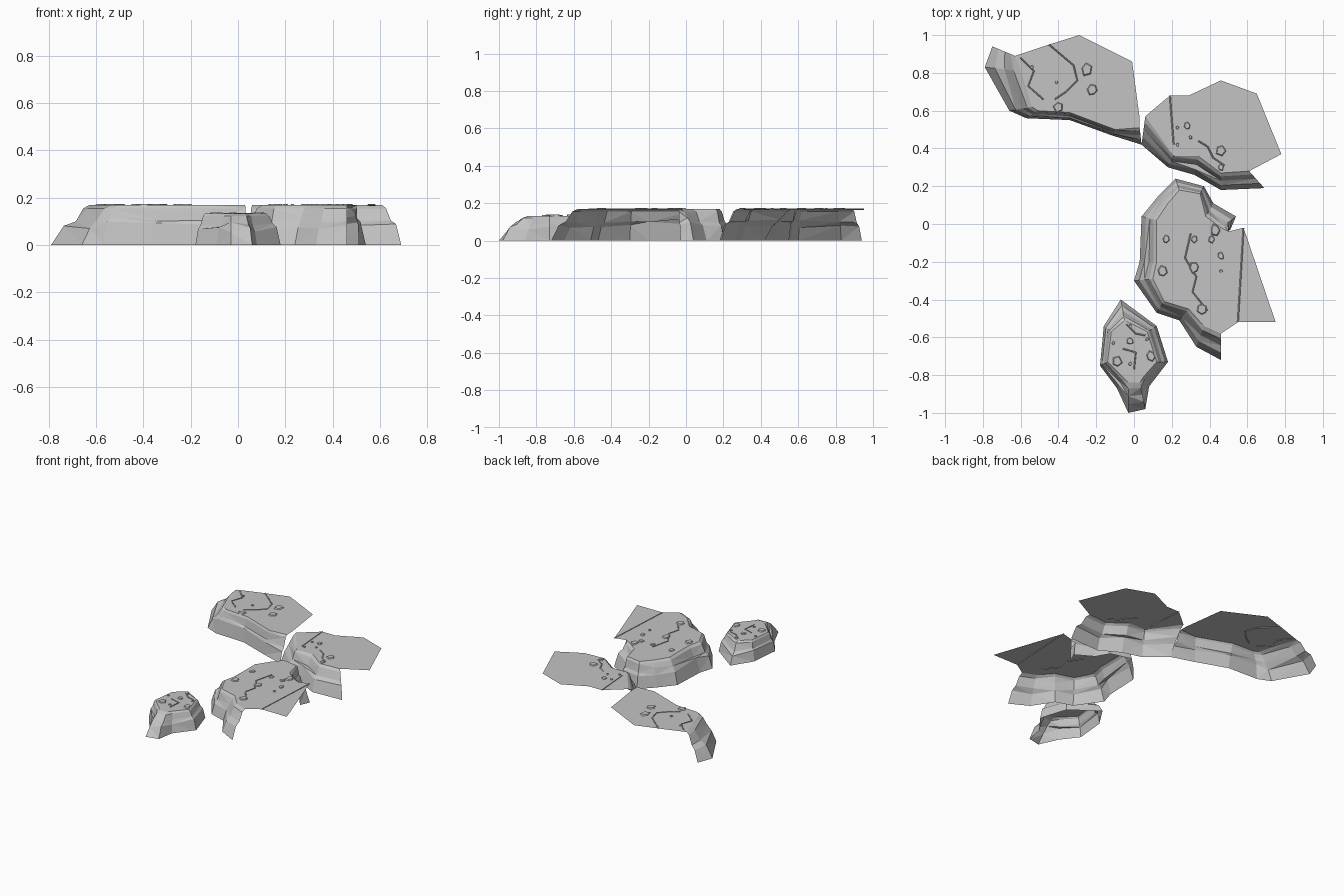
import bpy
import bmesh
import math
import random
from mathutils import Vector

random.seed(4)

default_cube = bpy.data.objects.get("Cube")
if default_cube:
    bpy.data.objects.remove(default_cube)

# One plain stone colour for everything
STONE = (0.55, 0.55, 0.55, 1.0)
stone = bpy.data.materials.new("grey_stone")
stone.use_nodes = True
stone.diffuse_color = STONE
shader = next(n for n in stone.node_tree.nodes if n.type == "BSDF_PRINCIPLED")
shader.inputs["Base Color"].default_value = STONE

UNIT = 0.01  # plan positions below are in hundredths

# Cliff side profile: share of the way from foot to rim, share of the height
PROFILE = [(0, 0), (0.28, 0.5), (0.55, 0.66), (0.8, 0.92), (1, 1)]


def add_mesh(name, bm):
    mesh = bpy.data.meshes.new(name)
    bm.to_mesh(mesh)
    bm.free()
    mesh.materials.append(stone)
    obj = bpy.data.objects.new(name, mesh)
    bpy.context.collection.objects.link(obj)
    return obj


def build_cliff(name, columns, plateau, height, closed=False):
    """Stepped cliff wall from foot/rim pairs, capped by a thin flat plateau."""
    bm = bmesh.new()
    rings = []
    for foot_x, foot_y, rim_x, rim_y in columns:
        foot, rim = Vector((foot_x, foot_y)), Vector((rim_x, rim_y))
        column = []
        for share, rise in PROFILE:
            inner = 0 < rise < 0.9
            p = foot.lerp(rim, share) * UNIT
            z = height * (rise + (random.uniform(-0.1, 0.1) if inner else 0))
            column.append(bm.verts.new((p.x, p.y, z)))
        rings.append(column)
    pairs = list(zip(rings, rings[1:]))
    if closed:
        pairs.append((rings[-1], rings[0]))
    for a, b in pairs:
        for k in range(len(PROFILE) - 1):
            bm.faces.new((b[k + 1], a[k + 1], a[k], b[k]))
    extra = [bm.verts.new((x * UNIT, y * UNIT, height)) for x, y in plateau]
    cap = bm.faces.new([column[-1] for column in rings] + extra)
    cap.normal_update()
    if cap.normal.z < 0:
        bmesh.ops.reverse_faces(bm, faces=bm.faces[:])
    # Break the rough side quads into facets
    sides = [f for f in bm.faces if f is not cap]
    bmesh.ops.triangulate(bm, faces=sides + [cap])
    return add_mesh(name, bm)


def build_stones(name, spots, height):
    """Low, flat, irregular stones lying on a plateau."""
    bm = bmesh.new()
    for x, y, radius in spots:
        sides = random.choice((5, 6))
        turn = random.uniform(0, math.pi)
        lower, upper = [], []
        for i in range(sides):
            angle = turn + math.tau * i / sides
            reach = radius * random.uniform(0.8, 1.2)
            for ring, size, lift in ((lower, 1, 0), (upper, 0.8, 0.006)):
                px = x + math.cos(angle) * reach * size * 0.85
                py = y + math.sin(angle) * reach * size
                ring.append(bm.verts.new((px * UNIT, py * UNIT, height + lift)))
        bm.faces.new(upper)
        for i in range(sides):
            j = (i + 1) % sides
            bm.faces.new((lower[i], lower[j], upper[j], upper[i]))
    return add_mesh(name, bm)


def build_seams(name, paths, height):
    """Narrow raised rock seams running over a plateau."""
    curve = bpy.data.curves.new(name, "CURVE")
    curve.dimensions = "3D"
    curve.bevel_depth = 0.004
    curve.bevel_resolution = 0
    for path in paths:
        spline = curve.splines.new("POLY")
        spline.points.add(len(path) - 1)
        for point, (x, y) in zip(spline.points, path):
            point.co = (x * UNIT, y * UNIT, height, 1)
    curve.materials.append(stone)
    obj = bpy.data.objects.new(name, curve)
    bpy.context.collection.objects.link(obj)
    return obj


# Back right cliff: open at the rear
TALL = 0.168
build_cliff(
    "back_right_cliff",
    [(-75, 94, -63, 89), (-79, 83, -60, 81), (-66, 60, -54, 62),
     (-57, 56, -51, 60), (-34, 55, -34, 59), (-12, 47, -10, 50),
     (4, 42, 3, 51)],
    [(3, 56), (-1, 86), (-29, 100), (-45, 95)], TALL)
build_stones(
    "back_right_stones",
    [(-25, 82, 4), (-22, 71, 3), (-40, 62, 3), (-54, 83, 1), (-41, 75, 1)], TALL)
build_seams(
    "back_right_seams",
    [[(-45, 95), (-32, 84), (-30, 76), (-36, 70), (-42, 66)],
     [(-60, 88), (-53, 81), (-56, 73), (-48, 66)]], TALL)

# Back left cliff: continues the same wall
build_cliff(
    "back_left_cliff",
    [(4, 42, 6, 57), (18, 30, 21, 36), (32, 26, 34, 36),
     (46, 18, 46, 27), (69, 19, 61, 28)],
    [(78, 37), (65, 69), (46, 76), (29, 68), (19, 68)], TALL)
build_stones(
    "back_left_stones",
    [(28, 52, 2), (23, 51, 1), (30, 46, 1), (46, 39, 3), (46, 30, 2), (23, 42, 1)],
    TALL)
build_seams(
    "back_left_seams",
    [[(19, 68), (21, 42)], [(34, 44), (39, 41), (42, 35), (48, 31)]], TALL)

# Middle cliff: wall wraps the right and rear, plateau overhangs on the left
build_cliff(
    "middle_cliff",
    [(46, -72, 46, -58), (33, -65, 37, -54), (24, -51, 29, -45),
     (12, -47, 16, -41), (0, -30, 10, -29), (3, -20, 12, -20),
     (4, 4, 12, 2), (13, 15, 18, 11), (22, 24, 24, 18),
     (37, 20, 35, 16), (42, 11, 38, 4), (54, 4, 46, -2), (51, -3, 50, -4)],
    [(58, -2), (75, -52), (55, -52)], TALL)
build_stones(
    "middle_stones",
    [(15, -25, 3), (17, -8, 2), (32, -23, 3), (36, -45, 3), (43, -3, 3),
     (41, -8, 2), (46, -17, 2), (46, -25, 1), (32, -8, 2)], TALL)
build_seams(
    "middle_seams",
    [[(58, -2), (55, -52)], [(30, -5), (27, -18), (33, -28), (31, -36), (39, -46)]],
    TALL)

# Small front rock: closed all round, open underneath
LOW = 0.132
build_cliff(
    "front_rock",
    [(-7, -40, -5, -51), (12, -54, 7, -57), (18, -73, 12, -73),
     (8, -86, 5, -81), (6, -98, 3, -84), (-3, -100, -3, -84),
     (-9, -87, -6, -81), (-18, -75, -14, -73), (-16, -54, -12, -57)],
    [], LOW, closed=True)
build_stones(
    "front_stones",
    [(-9, -73, 3), (-2, -62, 2), (9, -70, 3), (7, -61, 1), (-11, -63, 1),
     (-2, -54, 1), (-2, -74, 1)], LOW)
build_seams(
    "front_seams",
    [[(-4, -53), (1, -58), (6, -59)], [(-6, -66), (1, -68), (0, -77)]], LOW)
